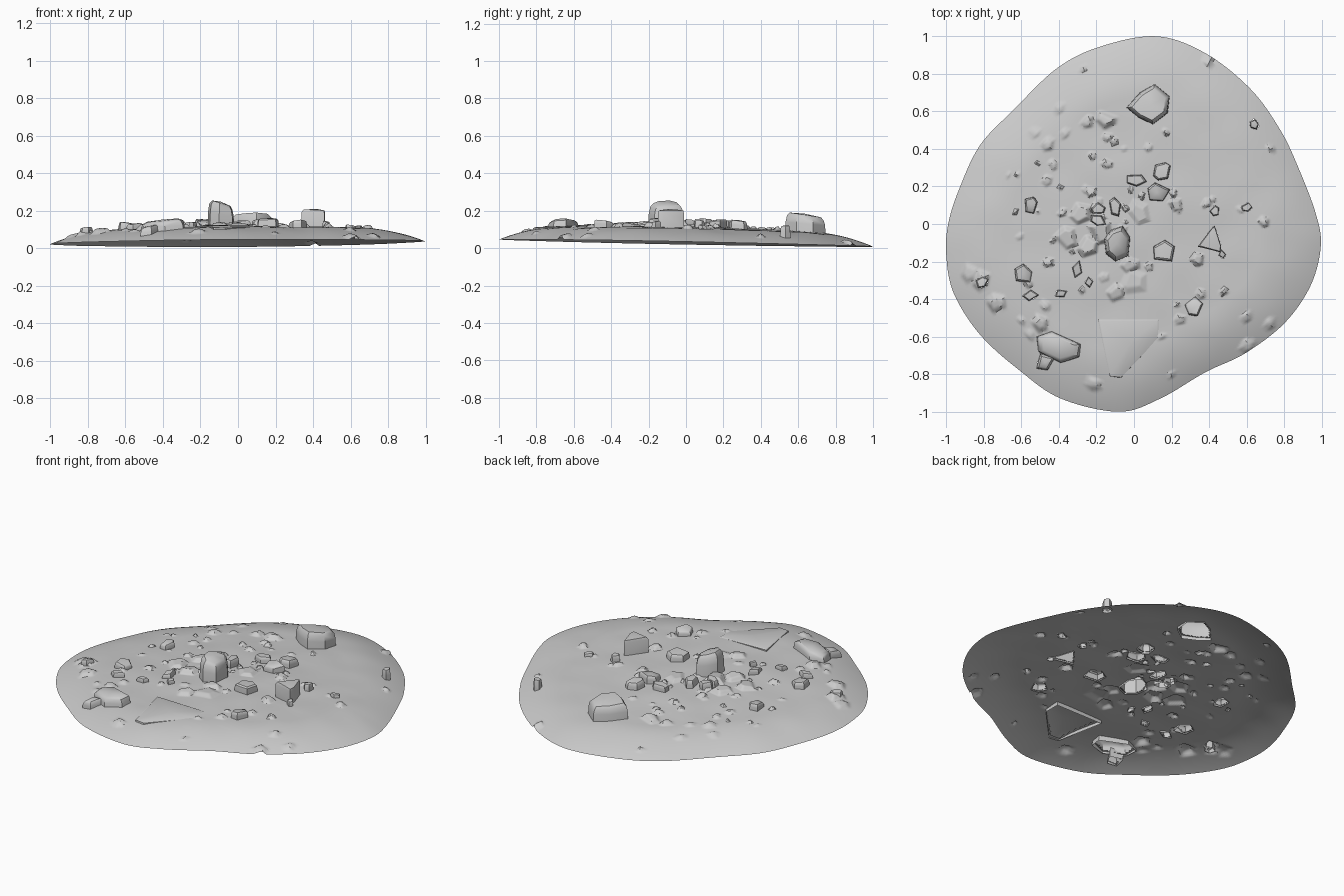
import bpy, bmesh, math, random
from mathutils import Vector, noise

if "Cube" in bpy.data.objects:
    bpy.data.objects.remove(bpy.data.objects["Cube"])

random.seed(7)
SUB, RINGS = 15, 120

outline = [(.12, 1), (-.18, .945), (-.41, .83), (-.64, .61), (-.82, .42), (-.93, .19), (-.99, 0),
           (-1, -.17), (-.96, -.37), (-.82, -.59), (-.61, -.78), (-.39, -.93), (-.08, -1), (.14, -.93),
           (.38, -.79), (.59, -.69), (.8, -.53), (.94, -.33), (.995, -.12), (.97, .05), (.88, .29),
           (.78, .5), (.62, .72), (.38, .91)]


def spline(pts, sub):
    out, n = [], len(pts)
    for i in range(n):
        a, b, c, d = (Vector(pts[(i + k) % n]) for k in (-1, 0, 1, 2))
        for j in range(sub):
            t = j / sub
            out.append(.5 * (2 * b + (c - a) * t + (2 * a - 5 * b + 4 * c - d) * t * t
                             + (3 * b - a - 3 * c + d) * t ** 3))
    return out


rim = spline(outline, SUB)
N = len(rim)


def smooth(t):
    t = max(0, min(1, t))
    return t * t * (3 - 2 * t)


def base_z(x, y, t):
    edge = .027 + .008 * x - .02 * y
    s = max(0, min(1, (1 - t) / .32))
    rise = .066 * (1 - (1 - s) ** 2) + .022 * smooth((1 - t) / .9)
    return edge + rise + .006 * (1 - t ** 4) * noise.noise((x * 5, y * 5, 2))


def rim_t(x, y):
    r = min(rim, key=lambda p: -(p.x * x + p.y * y) / p.length)
    return math.hypot(x, y) / r.length


def blob(cx, cy, rx, ry, rot, n):
    pts = []
    for k in range(n):
        a = 2 * math.pi * (k + random.uniform(-.25, .25)) / n
        u, v = rx * math.cos(a), ry * math.sin(a)
        pts.append((cx + u * math.cos(rot) - v * math.sin(rot), cy + u * math.sin(rot) + v * math.cos(rot)))
    return pts


# low bumps pressed out of the ground: x, y, radius, height
bumps = [(-.81, -.3, .05, .022), (-.87, -.27, .05, .012), (-.73, -.42, .05, .02), (-.57, -.31, .03, .015),
         (-.47, -.43, .03, .012), (-.5, -.53, .055, .025), (-.22, -.86, .04, .015), (.48, -.36, .025, .02),
         (.34, -.19, .04, .022), (.61, -.65, .04, .018), (.6, -.49, .03, .015), (.72, -.53, .03, .012),
         (.69, .01, .035, .018), (.73, .4, .025, .015), (.4, .87, .03, .018), (-.15, .55, .06, .025),
         (-.25, .54, .04, .018), (-.46, .42, .04, .016), (-.4, .62, .03, .012), (-.14, .46, .03, .016),
         (-.14, .32, .03, .015), (-.22, .36, .025, .015), (-.37, .48, .03, .01), (-.46, .23, .03, .012),
         (-.35, -.07, .06, .02), (-.28, .05, .06, .022), (-.24, -.13, .06, .025), (-.18, -.04, .07, .03),
         (-.02, -.22, .05, .018), (-.1, -.36, .05, .02), (.0, -.3, .08, .012), (.02, .07, .07, .015),
         (.22, .1, .04, .018), (-.27, .83, .02, .012), (.42, .13, .02, .012), (.2, -.8, .02, .01)]
for _ in range(45):
    a, d = random.uniform(0, 6.28), random.random() ** .8 * .72
    bumps.append((d * math.cos(a) - .12, d * math.sin(a) - .02, random.uniform(.012, .032),
                  random.uniform(.006, .018)))
stones = [[(x, y, r, h), [(random.uniform(-.2, .2) + k * 2 * math.pi / 5, random.uniform(.65, 1.1))
                          for k in range(5)], random.uniform(0, 6.28)] for x, y, r, h in bumps]


def bump_z(x, y):
    best = 0
    for (cx, cy, r, h), planes, tilt in stones:
        u, v = (x - cx) / r, (y - cy) / r
        if u * u + v * v > 2.2:
            continue
        d = min(k - u * math.cos(a) - v * math.sin(a) for a, k in planes)
        top = 1 + .35 * (u * math.cos(tilt) + v * math.sin(tilt))
        best = max(best, h * min(top, 2.6 * d))
    return best


# crisp rocks: name, footprint, top z, taper, tilt of the top (x, y)
rocks = [
    ("centre_boulder", [(-.16, -.08), (-.15, -.16), (-.1, -.2), (-.03, -.17), (-.02, -.07), (-.06, -.01), (-.12, -.03)],
     .24, .72, (-.3, .0)),
    ("back_boulder", [(-.04, .62), (.02, .57), (.1, .53), (.18, .59), (.19, .68), (.11, .745), (.03, .7)],
     .178, .8, (0, -.15)),
    ("wedge_block", [(.34, -.12), (.46, -.15), (.465, -.12), (.43, -.01), (.415, -.02)], .203, .93, (-.05, 0)),
    ("split_rock", [(-.52, -.6), (-.51, -.68), (-.39, -.74), (-.29, -.71), (-.28, -.64), (-.44, -.57)],
     .148, .72, (.12, .05)),
    ("split_rock_chip", [(-.52, -.77), (-.46, -.78), (-.42, -.71), (-.5, -.69)], .115, .7, (.2, .1)),
    ("front_slab", [(-.19, -.51), (-.13, -.81), (-.07, -.82), (.13, -.61), (.13, -.51), (.02, -.53)],
     .117, .96, (-.02, .04)),
]
# x, y, half width, half depth, rotation, sides, top z
small = [(.15, .28, .055, .05, .4, 6, .147), (.01, .235, .06, .035, -.1, 5, .145), (.13, .17, .065, .055, .4, 5, .15),
         (.16, -.15, .065, .065, .3, 5, .157), (.32, -.44, .05, .055, .2, 5, .145), (-.59, -.27, .05, .06, .3, 5, .135),
         (-.55, .1, .04, .05, .1, 5, .128), (-.55, -.38, .045, .03, .2, 4, .13), (.43, .07, .028, .03, .5, 5, .148),
         (.64, .53, .025, .03, .3, 5, .118), (-.1, .09, .035, .055, .2, 5, .155), (-.19, .08, .04, .035, .3, 5, .152),
         (-.19, .02, .05, .03, -.4, 5, .15), (-.3, -.24, .03, .05, -.4, 4, .14), (-.39, -.37, .035, .025, .4, 4, .132),
         (-.81, -.31, .04, .03, .4, 5, .11), (.6, .09, .03, .025, .2, 5, .122), (-.24, -.31, .022, .03, 0, 4, .138),
         (.47, -.16, .02, .025, 0, 4, .142)]
for i, (x, y, rx, ry, rot, n, z) in enumerate(small):
    rocks.append((f"stone_{i + 1}", blob(x, y, rx, ry, rot, n), z, .8,
                  (random.uniform(-.15, .15), random.uniform(-.15, .15))))


def link(name, bm):
    me = bpy.data.meshes.new(name)
    bm.to_mesh(me)
    bm.free()
    ob = bpy.data.objects.new(name, me)
    bpy.context.collection.objects.link(ob)
    return ob


def inside(p, poly, c, k):
    hit, q = False, [(c.x + (x - c.x) * k, c.y + (y - c.y) * k) for x, y in poly]
    for (x1, y1), (x2, y2) in zip(q, q[1:] + q[:1]):
        if (y1 > p.y) != (y2 > p.y) and p.x < x1 + (p.y - y1) / (y2 - y1) * (x2 - x1):
            hit = not hit
    return hit


# ground sheet, open underneath
bm = bmesh.new()
centre = bm.verts.new((0, 0, base_z(0, 0, 0) + bump_z(0, 0)))
prev = None
for r in range(1, RINGS + 1):
    t = r / RINGS
    ring = [bm.verts.new((p.x * t, p.y * t, max(0, base_z(p.x * t, p.y * t, t)
                                                + bump_z(p.x * t, p.y * t)))) for p in rim]
    for i in range(N):
        j = (i + 1) % N
        if prev:
            bm.faces.new((prev[i], ring[i], ring[j], prev[j]))
        else:
            bm.faces.new((centre, ring[i], ring[j]))
    prev = ring

# rocks with open bottoms, ground cut away below them so they are hollow from beneath
doomed = set()
cents = [(f, f.calc_center_median()) for f in bm.faces]
for name, poly, top, taper, tilt in rocks:
    c = sum((Vector(p) for p in poly), Vector((0, 0))) / len(poly)
    reach = max((Vector(p) - c).length for p in poly)
    for f, m in cents:
        if abs(m.x - c.x) < reach and abs(m.y - c.y) < reach and inside(m, poly, c, .9):
            doomed.add(f)
    low = min(base_z(x, y, rim_t(x, y)) for x, y in poly) - .006
    rb = bmesh.new()
    for p in poly:
        d = Vector(p) - c
        rb.verts.new((p[0], p[1], low))
        for k, f in ((1, .55), ((1 + taper) / 2 + .05, .85), (taper, 1)):
            q = d * k * random.uniform(.95, 1.0)
            rb.verts.new((c.x + q.x, c.y + q.y, low + (top - low + tilt[0] * q.x + tilt[1] * q.y) * f))
    rb.verts.new((c.x, c.y, top + .06 * (top - low)))
    res = bmesh.ops.convex_hull(rb, input=rb.verts[:])
    junk = {g for g in res["geom_interior"] + res["geom_unused"] if isinstance(g, bmesh.types.BMVert)}
    bmesh.ops.delete(rb, geom=list(junk), context='VERTS')
    bmesh.ops.recalc_face_normals(rb, faces=rb.faces[:])
    bmesh.ops.delete(rb, geom=[f for f in rb.faces if all(v.co.z < low + .0005 for v in f.verts)],
                     context='FACES')
    link(name, rb)
bmesh.ops.delete(bm, geom=list(doomed), context='FACES')
link("rubble_ground", bm)

bpy.ops.object.select_all(action='DESELECT')
for ob in bpy.context.collection.objects:
    ob.select_set(True)
    bpy.context.view_layer.objects.active = ob
bpy.ops.object.shade_smooth_by_angle(angle=math.radians(35))
